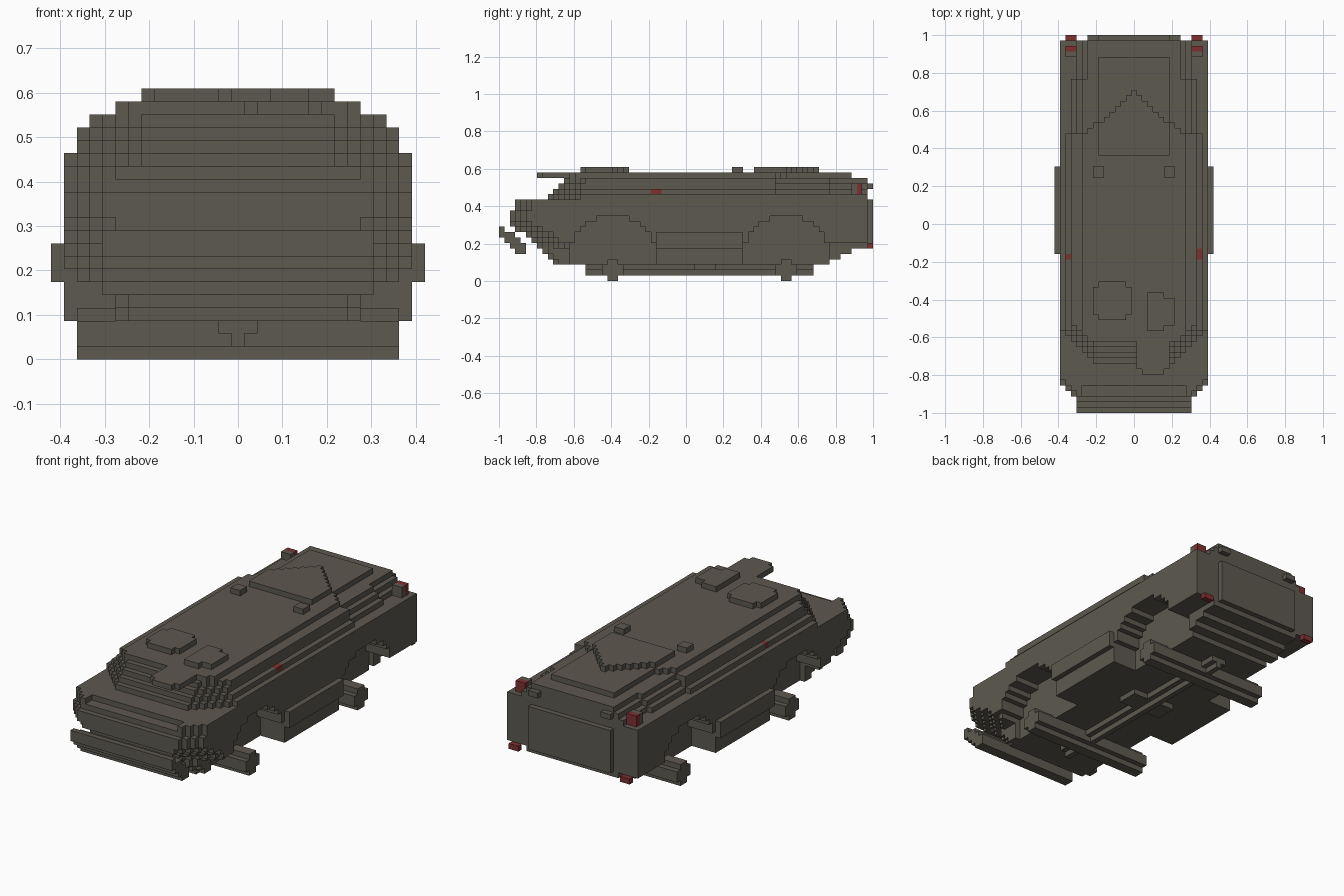
import bpy
import bmesh
from itertools import product

if "Cube" in bpy.data.objects:
    bpy.data.objects.remove(bpy.data.objects["Cube"], do_unlink=True)

LENGTH = 69
U = 2 / LENGTH      # size of one block


def material(name, colour):
    mat = bpy.data.materials.new(name)
    mat.use_nodes = True
    mat.diffuse_color = (*colour, 1)
    mat.node_tree.nodes["Principled BSDF"].inputs["Base Color"].default_value = (*colour, 1)
    return mat


GREY = material("olive grey", (0.11, 0.10, 0.08))
RED = material("lamp red", (0.21, 0.03, 0.03))


def box(x, y, z):
    """Blocks in inclusive (first, last) ranges; x counts from the centre line."""
    return set(product(*(range(a, b + 1) for a, b in (x, y, z))))


def mirror(cells):
    return cells | {(-x, y, z) for x, y, z in cells}


def wide(half, y, z):
    return box((-half, half), y, z)


def build(name, cells, mat=GREY):
    """Mesh the outer skin of a set of blocks and merge its flat areas."""
    bm = bmesh.new()
    verts = {}

    def vert(p):
        if p not in verts:
            verts[p] = bm.verts.new(((p[0] - 0.5) * U, p[1] * U - 1, p[2] * U))
        return verts[p]

    for cell in cells:
        for axis in range(3):
            for side in (0, 1):
                near = list(cell)
                near[axis] += 2 * side - 1
                if tuple(near) in cells:
                    continue
                corners = []
                for a, b in ((0, 0), (1, 0), (1, 1), (0, 1)):
                    p = list(cell)
                    p[axis] += side
                    p[(axis + 1) % 3] += a
                    p[(axis + 2) % 3] += b
                    corners.append(vert(tuple(p)))
                bm.faces.new(corners if side else corners[::-1])
    bm.normal_update()
    bmesh.ops.dissolve_limit(bm, angle_limit=0.01, verts=bm.verts[:], edges=bm.edges[:])
    mesh = bpy.data.meshes.new(name)
    bm.to_mesh(mesh)
    bm.free()
    mesh.materials.append(mat)
    obj = bpy.data.objects.new(name, mesh)
    bpy.context.collection.objects.link(obj)


AXLES = (21, 53)


def in_arch(x, y, z):
    """Round wheel openings in both flanks."""
    return abs(x) > 8 and any(
        (y + 0.5 - c) ** 2 + (z - 3.5) ** 2 < 67 for c in AXLES)


def under_flank(x, y, z):
    """The flanks end higher up ahead of the front and behind the rear wheels."""
    return abs(x) > 9 and ((y < 14 and z < 6) or (y > 59 and z < 7))


# Lower hull: layers with a sloped bow, clipped corners and a stepped tail
bow = (10, 9, 8, 7, 6, 5, 3, 2, 2, 2, 3, 3, 9)
nose = (8, 8, 8, 7, 8, 8, 8, 9, 10, 10, 10, 10, 7)
tail = (60, 62, 64)
hull = set()
for n, (first, half) in enumerate(zip(bow, nose)):
    last = tail[n] if n < len(tail) else 67
    for y in range(first, last + 1):
        hull |= wide(min(13, half + y - first), (y, y), (n + 3, n + 3))
hull -= wide(9, (0, 4), (14, 14))       # recess in the top of the bow
build("lower_hull", {c for c in hull if not in_arch(*c) and not under_flank(*c)})

# Upper hull: stepped layers, narrower towards the tail
upper = set()
for z, first, front, middle, rear in (
        (16, 10, 12, 11, 10), (17, 11, 11, 10, 9), (18, 12, 11, 9, 8)):
    for y in range(first, 68):
        half = front if y < 51 else middle if y < 61 else rear
        upper |= wide(min(half, 7 + y - first), (y, y), (z, z))
markers = {(12, 28, 16), (12, 29, 16), (-12, 28, 16)}
build("upper_hull", upper - markers)
build("side_markers", markers, RED)

# Roof plate, tapering around the engine cover, with an off-centre front visor
roof = wide(6, (13, 64), (19, 19))
for y in range(13, 58):
    roof |= wide(min(9, y - 5, 9 - max(0, y - 50)), (y, y), (19, 19))
build("roof", roof)
build("front_visor", box((1, 6), (8, 12), (19, 19)) | box((2, 5), (7, 7), (19, 19)))

# Pointed engine cover
cover = set()
for y in range(47, 59):
    cover |= wide(6 - max(0, y - 52), (y, y), (20, 20))
build("engine_cover", cover)

# Hatches: a round one and a half-round one
disc = {(x, y, 20) for x, y in product(range(-8, 2), range(14, 28))
        if (x + 4) ** 2 + (y - 20) ** 2 < 13.5}
build("round_hatch", disc)
half_disc = {(x, y, 20) for x, y in product(range(3, 9), range(13, 25))
             if ((x - 3) * 0.75) ** 2 + (y - 18) ** 2 < 14}
build("half_round_hatch", half_disc)
build("roof_blocks", mirror(box((6, 7), (43, 44), (20, 20))))

# Angled wave board ahead of the bow
board = (wide(10, (0, 0), (8, 9)) | wide(10, (1, 2), (8, 8))
         | wide(10, (1, 3), (7, 7)) | wide(10, (2, 4), (6, 6))
         | wide(10, (3, 4), (5, 5)))
build("wave_board", board)

# Flank boxes, rear door and handles
build("side_boxes", mirror(box((14, 14), (29, 44), (6, 8))))
build("rear_door", wide(8, (68, 68), (7, 14)))
build("rear_handles", mirror(box((7, 8), (68, 68), (17, 17))))

# Tail lamps on the deck posts and at the lower corners
build("lamp_posts", mirror(box((11, 12), (65, 65), (16, 17))))
build("upper_lamps", mirror(box((11, 12), (66, 66), (16, 17))), RED)
build("lower_lamps", mirror(box((11, 12), (68, 68), (6, 6))), RED)

# Axles and drive shaft
for label, c in zip(("front_axle", "rear_axle"), AXLES):
    build(label, wide(12, (c - 1, c), (0, 3)) | wide(12, (c - 2, c + 1), (1, 2)))
build("drive_shaft", wide(1, (16, 57), (2, 2)) | wide(0, (16, 57), (1, 1)))
build("gearbox", wide(4, (36, 39), (2, 2)))
